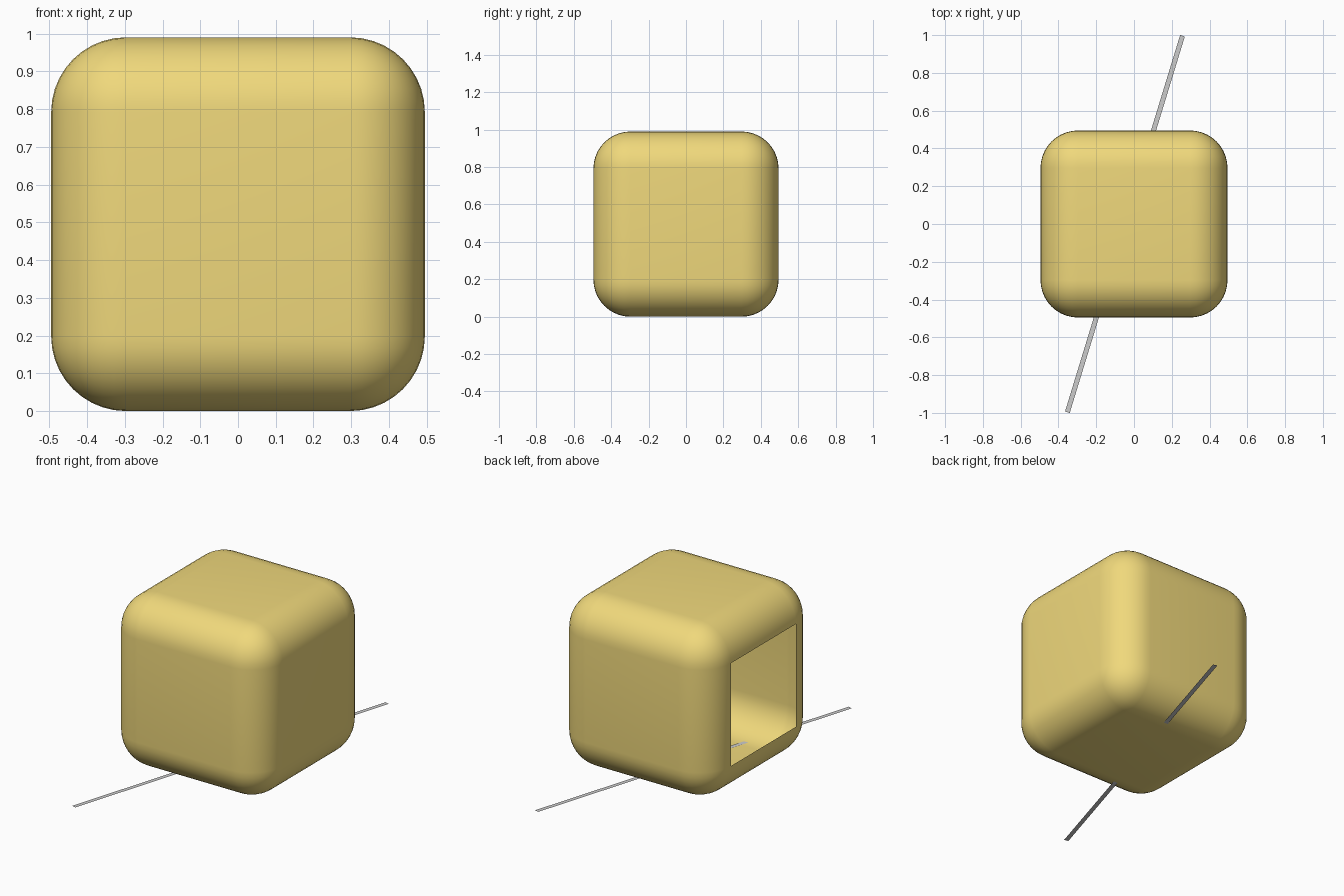
import bpy, bmesh
from math import radians
from mathutils import Matrix

if "Cube" in bpy.data.objects:
    bpy.data.objects.remove(bpy.data.objects["Cube"])

SIZE, RADIUS = 0.99, 0.198


def add_object(name, bm):
    mesh = bpy.data.meshes.new(name)
    bm.to_mesh(mesh)
    bm.free()
    obj = bpy.data.objects.new(name, mesh)
    bpy.context.collection.objects.link(obj)
    return obj


# Rounded hollow box, left flat panel left open
bm = bmesh.new()
bmesh.ops.create_cube(bm, size=SIZE, matrix=Matrix.Translation((0, 0, SIZE / 2)))
bmesh.ops.bevel(bm, geom=bm.edges[:], offset=RADIUS, offset_type='OFFSET',
                segments=10, profile=0.5, affect='EDGES')
bm.normal_update()
panel = [f for f in bm.faces if f.normal.x < -0.99 and f.calc_area() > 0.2]
bmesh.ops.delete(bm, geom=panel, context='FACES')
box = add_object("rounded_box", bm)

yellow = bpy.data.materials.new("yellow")
yellow.diffuse_color = (0.87, 0.69, 0.2, 1)
yellow.use_nodes = True
yellow.node_tree.nodes["Principled BSDF"].inputs["Base Color"].default_value = yellow.diffuse_color
box.data.materials.append(yellow)

bpy.context.view_layer.objects.active = box
box.select_set(True)
bpy.ops.object.shade_smooth_by_angle(angle=radians(30))

# Thin flat strip running diagonally through the base of the box
bm = bmesh.new()
bmesh.ops.create_grid(bm, x_segments=1, y_segments=1, size=0.5,
                      matrix=Matrix.Diagonal((0.026, 2.084, 1, 1)))
strip = add_object("floor_strip", bm)
strip.location = (-0.048, 0, 0.004)
strip.rotation_euler.z = radians(-17)
